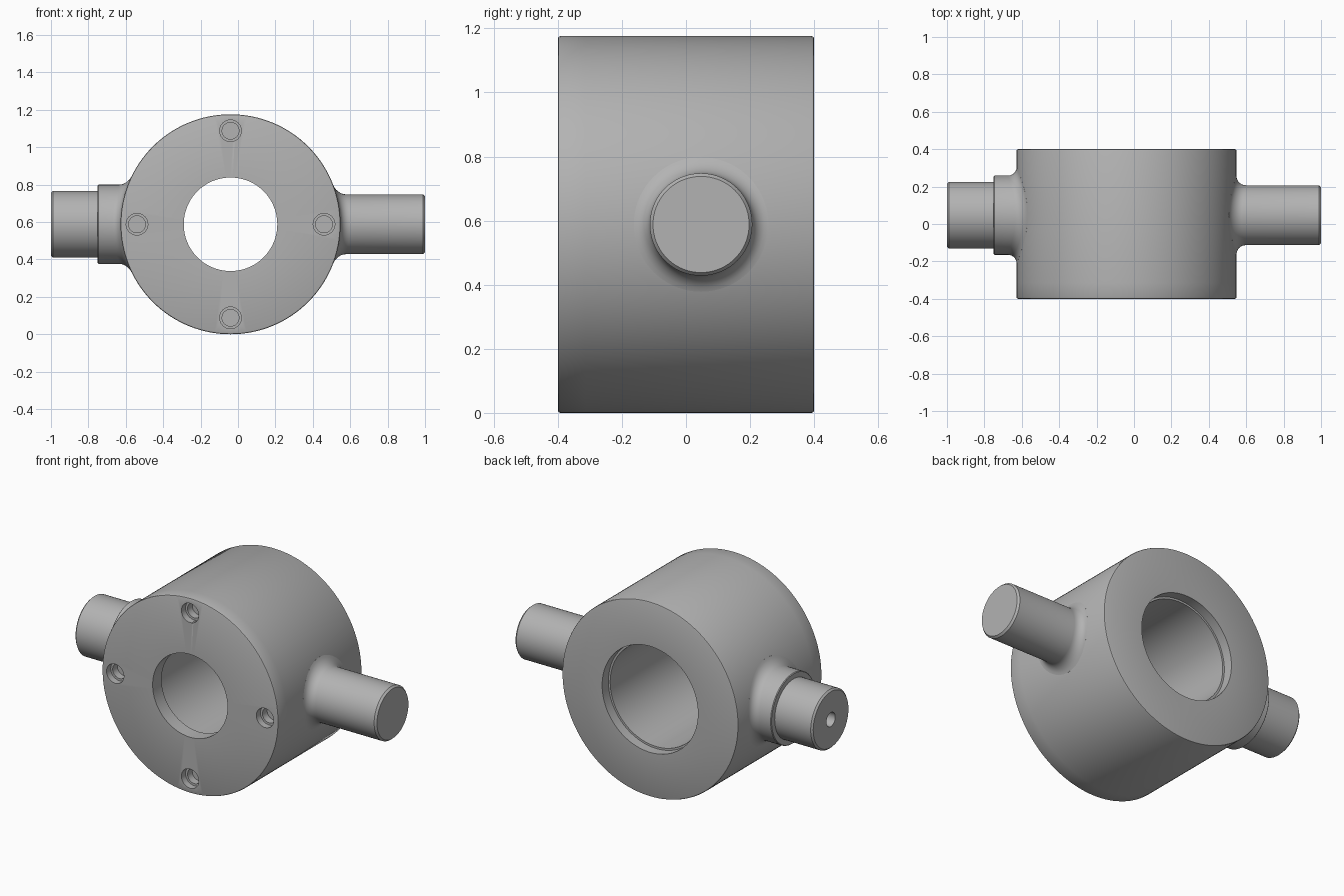
import bpy, bmesh
from math import sin, cos, pi, sqrt, radians
from mathutils import Matrix, Vector

cube = bpy.data.objects.get("Cube")
if cube:
    bpy.data.objects.remove(cube, do_unlink=True)

grey = bpy.data.materials.new("machined grey")
grey.use_nodes = True
grey.diffuse_color = (0.45, 0.45, 0.45, 1)
grey.node_tree.nodes["Principled BSDF"].inputs["Base Color"].default_value = (0.45, 0.45, 0.45, 1)

BODY_R = 0.588
CENTRE = Vector((-0.04, 0, BODY_R))
TRUNNION_Y = 0.047
ALONG_Y = Matrix.Rotation(-pi / 2, 4, 'X')      # local z becomes +y


def lathe(name, rings, place, sides=72, closed=False, saddle=()):
    """Revolve (radius, height) rings about local z, then place the result.
    Rings listed in saddle measure height from the round housing wall."""
    bm = bmesh.new()
    loops = []
    for i, (r, h) in enumerate(rings):
        loop = []
        for k in range(sides):
            a = 2 * pi * k / sides
            rise = sqrt(BODY_R ** 2 - (r * cos(a)) ** 2) if i in saddle else 0
            loop.append(bm.verts.new((r * cos(a), r * sin(a), h + rise)))
        loops.append(loop)
    pairs = list(zip(loops, loops[1:]))
    if closed:
        pairs.append((loops[-1], loops[0]))
    else:
        bm.faces.new(loops[0])
        bm.faces.new(loops[-1])
    for lo, hi in pairs:
        for k in range(sides):
            n = (k + 1) % sides
            bm.faces.new((lo[k], lo[n], hi[n], hi[k]))
    bm.transform(place)
    bmesh.ops.recalc_face_normals(bm, faces=bm.faces)
    mesh = bpy.data.meshes.new(name)
    bm.to_mesh(mesh)
    bm.free()
    mesh.materials.append(grey)
    ob = bpy.data.objects.new(name, mesh)
    bpy.context.collection.objects.link(ob)
    return ob


def smooth(ob):
    bpy.ops.object.select_all(action='DESELECT')
    ob.select_set(True)
    bpy.context.view_layer.objects.active = ob
    bpy.ops.object.shade_smooth_by_angle(angle=radians(30))


# Housing: thick ring with a shallow seat in the back of the bore
on_axis = Matrix.Translation(CENTRE) @ ALONG_Y
E = 0.008
housing = lathe("housing", [
    (BODY_R, -0.315), (BODY_R, 0.4 - E), (BODY_R - E * 0.3, 0.4 - E * 0.3),
    (BODY_R - E, 0.4), (0.32, 0.4), (0.32, 0.34), (0.308, 0.34), (0.308, -0.315),
], on_axis, 128, closed=True)

# Front cover: narrower opening, four stepped screw holes
cover = lathe("front_cover", [
    (BODY_R, -0.315), (BODY_R, -0.4 + E), (BODY_R - E * 0.3, -0.4 + E * 0.3),
    (BODY_R - E, -0.4), (0.25, -0.4), (0.25, -0.315),
], on_axis, 128, closed=True)

cutters = []
for k in range(4):
    a = k * pi / 2
    spot = CENTRE + Vector((0.5 * cos(a), 0, 0.5 * sin(a)))
    cutter = lathe("screw_hole_cutter", [
        (0.058, -0.45), (0.058, -0.36), (0.045, -0.36), (0.045, -0.25),
    ], Matrix.Translation(spot) @ ALONG_Y, 32)
    cutter.hide_render = True
    cutters.append(cutter)
    mod = cover.modifiers.new("screw hole", 'BOOLEAN')
    mod.operation = 'DIFFERENCE'
    mod.solver = 'EXACT'
    mod.object = cutter

depsgraph = bpy.context.evaluated_depsgraph_get()
cut_mesh = bpy.data.meshes.new_from_object(cover.evaluated_get(depsgraph))
cover.modifiers.clear()
cover.data = cut_mesh
for cutter in cutters:
    bpy.data.objects.remove(cutter, do_unlink=True)


def trunnion(name, side, root_r, fillet, outer):
    """Side shaft with a fillet that follows the housing wall."""
    steps = 6
    rings = [(root_r + fillet, -0.01)]
    for i in range(steps + 1):
        t = i / steps * pi / 2
        rings.append((root_r + fillet * (1 - sin(t)), fillet * (1 - cos(t))))
    saddle = range(len(rings))
    origin = Matrix.Translation((CENTRE.x, TRUNNION_Y, CENTRE.z))
    place = origin @ Matrix.Rotation(side * pi / 2, 4, 'Y')
    reach = [(r, abs(x - CENTRE.x)) for r, x in outer]
    return lathe(name, rings + reach, place, saddle=saddle)


# Plain shaft on the left, collared shaft with a centre hole on the right
left_shaft = trunnion("left_shaft", 1, 0.16, 0.05,
                      [(0.16, 0.988), (0.15, 1.0)])
right_shaft = trunnion("right_shaft", -1, 0.212, 0.045, [
    (0.212, -0.746), (0.208, -0.75), (0.178, -0.75), (0.178, -0.99),
    (0.168, -1.0), (0.042, -1.0), (0.042, -0.8)])

for part in (housing, cover, left_shaft, right_shaft):
    smooth(part)
